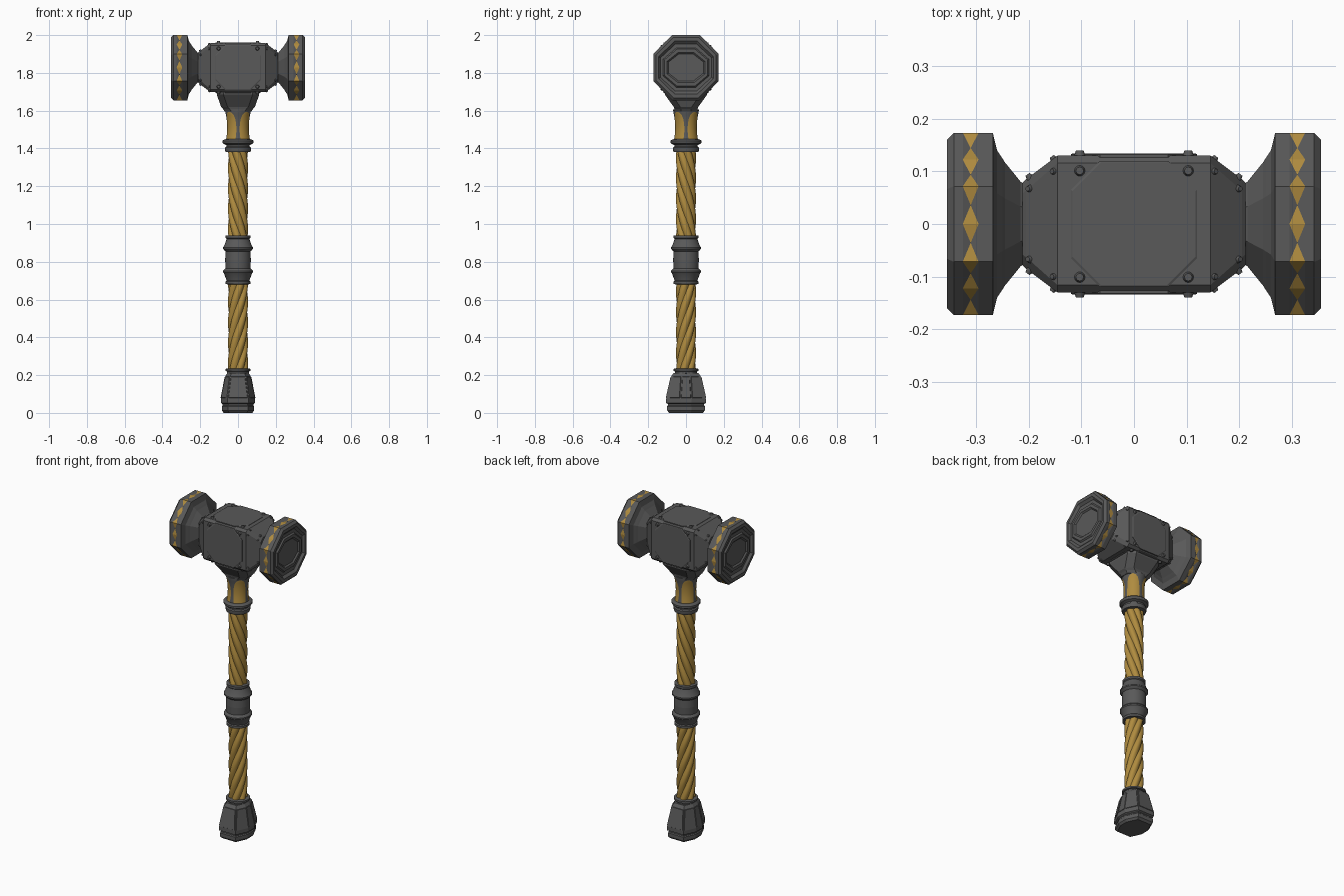
import bpy, bmesh, math
from mathutils import Vector, Matrix

if "Cube" in bpy.data.objects:
    bpy.data.objects.remove(bpy.data.objects["Cube"])

MID = 1.828  # height of the head axis


def material(name, rgb):
    m = bpy.data.materials.new(name)
    m.use_nodes = True
    m.diffuse_color = (*rgb, 1)
    m.node_tree.nodes["Principled BSDF"].inputs["Base Color"].default_value = (*rgb, 1)
    return m


IRON = material("dark iron", (0.1, 0.1, 0.1))
GOLD = material("old gold", (0.43, 0.26, 0.05))


def finish(name, bm, mats, smooth=None):
    bmesh.ops.recalc_face_normals(bm, faces=bm.faces)
    me = bpy.data.meshes.new(name)
    bm.to_mesh(me)
    bm.free()
    ob = bpy.data.objects.new(name, me)
    bpy.context.collection.objects.link(ob)
    for m in mats:
        me.materials.append(m)
    if smooth:
        bpy.ops.object.select_all(action='DESELECT')
        ob.select_set(True)
        bpy.context.view_layer.objects.active = ob
        bpy.ops.object.shade_smooth_by_angle(angle=math.radians(smooth))
    return ob


def loft(loops, paint=None):
    """Skin a list of equal-sized point loops and cap both ends."""
    bm = bmesh.new()
    rings = [[bm.verts.new(p) for p in loop] for loop in loops]
    n = len(rings[0])
    for r, (a, b) in enumerate(zip(rings, rings[1:])):
        for i in range(n):
            j = (i + 1) % n
            f = bm.faces.new((a[i], a[j], b[j], b[i]))
            if paint:
                f.material_index = paint(r, i)
    bm.faces.new(rings[0])
    bm.faces.new(rings[-1])
    return bm


def chamfered(a, b, c, d=None):
    """Eight corners of a 2a by 2b rectangle with cut corners."""
    d = d or c
    return [(a, -b + d), (a, b - d), (a - c, b), (-a + c, b),
            (-a, b - d), (-a, -b + d), (-a + c, -b), (a - c, -b)]


def octagon(a, b):
    return chamfered(a, b, a * 0.586, b * 0.586)


def halved(pts):
    out = []
    for p, q in zip(pts, pts[1:] + pts[:1]):
        out += [p, ((p[0] + q[0]) / 2, (p[1] + q[1]) / 2)]
    return out


def along_x(pts, x):
    return [(x, y, MID + z) for y, z in pts]


def along_z(pts, z):
    return [(x, y, z) for x, y in pts]


def lathe(name, profile, sides=32):
    loops = [[(r * math.cos(math.tau * i / sides), r * math.sin(math.tau * i / sides), z)
              for i in range(sides)] for z, r in profile]
    return finish(name, loft(loops), [IRON], 25)


# Striking heads: cone, octagonal drum with inlaid band, stepped face
drum = [(0.2, 0.07, 0.07), (0.215, 0.08, 0.08), (0.245, 0.117, 0.117), (0.25, 0.125, 0.125),
        (0.26, 0.14, 0.14), (0.268, 0.173, 0.173), (0.295, 0.173, 0.173), (0.325, 0.173, 0.173),
        (0.342, 0.173, 0.173), (0.355, 0.16, 0.16), (0.355, 0.145, 0.14), (0.342, 0.135, 0.125),
        (0.342, 0.122, 0.105), (0.35, 0.115, 0.098), (0.35, 0.1, 0.08), (0.342, 0.092, 0.072)]
for side, label in ((1, "left"), (-1, "right")):
    bm = loft([along_x(halved(octagon(a, b)), side * x) for x, a, b in drum],
              lambda r, i: int(r == 6))
    bmesh.ops.recalc_face_normals(bm, faces=bm.faces)
    band = [f for f in bm.faces if f.material_index == 1]
    bmesh.ops.poke(bm, faces=band, offset=-0.005)
    # Side triangles of each cell are iron, the hourglass stays gold
    for f in bm.faces:
        if f.material_index == 1 and abs(abs(f.calc_center_median().x) - 0.31) > 0.004:
            f.material_index = 0
    finish(label + "_striking_head", bm, [IRON, GOLD])

# Central block with tapering ends
block = [(0.212, 0.078, 0.02), (0.205, 0.085, 0.022), (0.145, 0.13, 0.014)]
stations = [(-x, h, c) for x, h, c in block] + [(x, h, c) for x, h, c in reversed(block)]
finish("head_block", loft([along_x(chamfered(h, h, c), x) for x, h, c in stations]), [IRON])


def side_frames():
    """Rotations about the head axis that turn the top into each side."""
    for k in range(4):
        yield k, Matrix.Translation((0, 0, MID)) @ Matrix.Rotation(k * math.pi / 2, 4, 'X')


# Cut-corner plates on the four sides
for k, frame in side_frames():
    bm = loft([along_z(chamfered(0.12 - s, 0.12 - s, 0.055), z) for z, s in ((0.125, 0), (0.132, 0), (0.134, 0.003))])
    bm.transform(frame)
    finish(f"side_plate_{k + 1}", bm, [IRON])

# Rivets on the sides and on the sloping ends
bm = bmesh.new()
slope = math.atan2(0.045, 0.06)


def rivet(matrix, r):
    bmesh.ops.create_cone(bm, cap_ends=True, segments=12, radius1=r, radius2=r * 0.6,
                          depth=r * 1.3, matrix=matrix)


for k, frame in side_frames():
    for sx in (1, -1):
        for sy in (1, -1):
            rivet(frame @ Matrix.Translation((sx * 0.103, sy * 0.101, 0.132)), 0.012)
            for x, y, z in ((0.153, 0.1, 0.124), (0.199, 0.067, 0.09)):
                tilt = Matrix.Rotation(sx * slope, 4, 'Y')
                rivet(frame @ Matrix.Translation((sx * x, sy * y, z)) @ tilt, 0.008)
finish("rivets", bm, [IRON], 30)

# Tapered socket under the block
socket = [(1.72, 0.115, 0.115), (1.685, 0.112, 0.112), (1.62, 0.09, 0.065),
          (1.61, 0.08, 0.062), (1.595, 0.07, 0.06)]
finish("head_socket", loft([along_z(chamfered(a, b, 0.035), z) for z, a, b in socket]), [IRON])

# Waisted neck with four gold arches on the diagonals
neck = [(1.44, 0.064, 30), (1.46, 0.061, 34), (1.485, 0.058, 36), (1.51, 0.057, 36), (1.535, 0.058, 35),
        (1.555, 0.06, 31), (1.575, 0.063, 25), (1.588, 0.066, 15), (1.594, 0.067, 2), (1.605, 0.068, 1)]
STEPS = 8
loops = []
for z, r, w in neck:
    angles = []
    for q in range(4):
        angles += [45 + 90 * q - w + 2 * w * i / STEPS for i in range(STEPS)]
        angles += [45 + 90 * q + w + (90 - 2 * w) * i / STEPS for i in range(STEPS)]
    loops.append([(r * math.cos(math.radians(a)), r * math.sin(math.radians(a)), z) for a in angles])
finish("neck", loft(loops, lambda r, i: int(i % (2 * STEPS) < STEPS and r < 8)), [IRON, GOLD], 30)


# Twisted grips, wound in opposite directions
def grip(name, low, high, turn, lobes=6, cols=72, rows=44):
    loops = []
    for k in range(rows + 1):
        z = low + (high - low) * k / rows
        loop = []
        for i in range(cols):
            t = math.tau * i / cols
            r = 0.043 + 0.01 * abs(math.sin(lobes * t / 2))
            a = t + turn * math.tau * (z - low)
            loop.append((r * math.cos(a), r * math.sin(a), z))
        loops.append(loop)
    finish(name, loft(loops), [GOLD], 35)


grip("upper_grip", 0.92, 1.4, -1.55)
grip("lower_grip", 0.21, 0.7, 1.55)

# Turned collars
lathe("upper_collar", [(1.38, 0.05), (1.382, 0.066), (1.39, 0.069), (1.405, 0.069), (1.41, 0.062),
                       (1.418, 0.062), (1.425, 0.078), (1.432, 0.082), (1.44, 0.082), (1.447, 0.074),
                       (1.45, 0.06)])
half = [(0, 0.068), (0.045, 0.066), (0.05, 0.072), (0.058, 0.079), (0.066, 0.079), (0.072, 0.074),
        (0.11, 0.06), (0.115, 0.065), (0.128, 0.065), (0.13, 0.05)]
lathe("middle_collar", [(0.81 - z, r) for z, r in reversed(half)] + [(0.81 + z, r) for z, r in half])
lathe("lower_collar", [(0.205, 0.05), (0.21, 0.058), (0.22, 0.058), (0.222, 0.067), (0.233, 0.067),
                       (0.236, 0.05)])

# Faceted pommel with raised facet plates
pommel = [(0, 0.84), (0.012, 0.95), (0.035, 0.95), (0.04, 0.9), (0.046, 0.9), (0.052, 1), (0.075, 1),
          (0.195, 0.74), (0.212, 0.62)]
outline = chamfered(0.09, 0.105, 0.035, 0.075)
bm = loft([along_z([(x * s, y * s) for x, y in outline], z) for z, s in pommel])
bmesh.ops.recalc_face_normals(bm, faces=bm.faces)
panels = [f for f in bm.faces if 0.1 < f.calc_center_median().z < 0.16]
bmesh.ops.inset_individual(bm, faces=panels, thickness=0.005, depth=0)
bmesh.ops.inset_individual(bm, faces=panels, thickness=0.002, depth=0.003)
finish("pommel", bm, [IRON])
